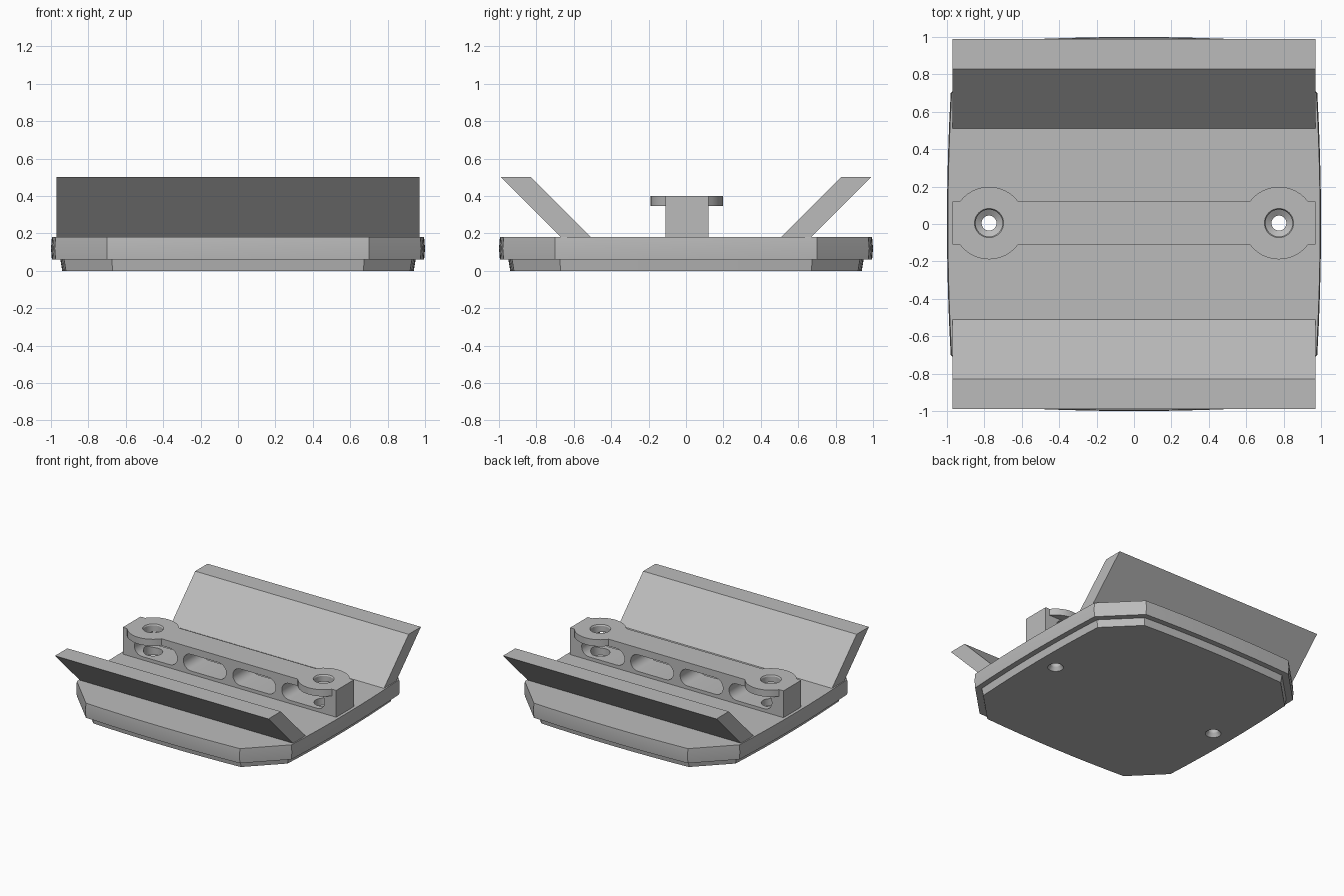
import bpy, bmesh, math

cube = bpy.data.objects.get("Cube")
if cube:
    bpy.data.objects.remove(cube)

# One plain grey for the whole model
grey = bpy.data.materials.new("plain grey")
grey.use_nodes = True
colour = (0.5, 0.5, 0.5, 1)
grey.diffuse_color = colour
grey.node_tree.nodes["Principled BSDF"].inputs["Base Color"].default_value = colour

SCREW_X = 0.775
MID_Y = 0.005


def loft(name, rings):
    """Closed solid through matching rings of 3D points."""
    bm = bmesh.new()
    loops = [[bm.verts.new(p) for p in ring] for ring in rings]
    n = len(loops[0])
    for a, b in zip(loops, loops[1:]):
        for i in range(n):
            j = (i + 1) % n
            bm.faces.new((a[i], a[j], b[j], b[i]))
    bm.faces.new(loops[0][::-1])
    bm.faces.new(loops[-1])
    bmesh.ops.recalc_face_normals(bm, faces=bm.faces)
    mesh = bpy.data.meshes.new(name)
    bm.to_mesh(mesh)
    bm.free()
    mesh.materials.append(grey)
    obj = bpy.data.objects.new(name, mesh)
    bpy.context.collection.objects.link(obj)
    return obj


def circle(x, y, z, r, n=40):
    return [(x + r * math.cos(2 * math.pi * i / n), y + r * math.sin(2 * math.pi * i / n), z)
            for i in range(n)]


def spool(name, x, levels):
    """Turned solid on a vertical axis from (z, radius) levels."""
    return loft(name, [circle(x, MID_Y, z, r) for z, r in levels])


def octagon(edge, corner, z, bulge=0.02, steps=8):
    """Chamfered square whose four sides bow gently outwards."""
    pts = []
    for k in range(4):
        c, s = round(math.cos(k * math.pi / 2)), round(math.sin(k * math.pi / 2))
        for i in range(steps + 1):
            t = 2 * i / steps - 1
            px, py = edge - bulge * t * t, corner * t
            pts.append((px * c - py * s, px * s + py * c, z))
    return pts


def combine(target, tool, operation):
    mod = target.modifiers.new(operation, "BOOLEAN")
    mod.operation = operation
    mod.solver = "EXACT"
    mod.object = tool
    bpy.context.view_layer.objects.active = target
    bpy.ops.object.modifier_apply(modifier=mod.name)
    bpy.data.objects.remove(tool)


def box_rings(x, y0, y1, z0, z1):
    return [[(-x, y0, z), (x, y0, z), (x, y1, z), (-x, y1, z)] for z in (z0, z1)]


# Stepped base plates
upper_plate = loft("upper_plate", [octagon(0.995, 0.70, 0.06), octagon(1.0, 0.70, 0.12),
                                   octagon(0.995, 0.70, 0.18)])
lower_plate = loft("lower_plate", [octagon(0.94, 0.67, 0), octagon(0.95, 0.675, 0.06)])

# Leaning walls
for name, side in (("front_wall", -1), ("back_wall", 1)):
    section = [(0.51, 0.18), (0.67, 0.18), (0.99, 0.502), (0.83, 0.502)]
    loft(name, [[(x, side * y, z) for y, z in section] for x in (-0.97, 0.97)])

# Centre bar with round end pads
bar = loft("centre_bar", box_rings(0.97, -0.11, 0.12, 0.18, 0.40))
for x in (-SCREW_X, SCREW_X):
    pad = spool("pad", x, [(0.345, 0.194), (0.40, 0.194)])
    combine(bar, pad, "UNION")

# Four rounded slots through the bar
for x in (-0.67, -0.225, 0.225, 0.67):
    r, half = 0.068, 0.127
    outline = []
    for i in range(26):
        a = -math.pi / 2 + math.pi * (i if i < 13 else i - 1) / 12
        shift = half if i < 13 else -half
        outline.append((x + shift + r * math.cos(a), 0.275 + r * math.sin(a)))
    slot = loft("slot", [[(px, y, pz) for px, pz in outline] for y in (-0.3, 0.3)])
    combine(bar, slot, "DIFFERENCE")

# Screw holes, countersunk at the top and underneath
for x in (-SCREW_X, SCREW_X):
    combine(bar, spool("bore", x, [(0.1, 0.072), (0.39, 0.072), (0.41, 0.084)]), "DIFFERENCE")
    for plate in (upper_plate, lower_plate):
        drill = spool("drill", x, [(-0.01, 0.066), (0.03, 0.04), (0.13, 0.04),
                                   (0.15, 0.072), (0.3, 0.072)])
        combine(plate, drill, "DIFFERENCE")

# Smooth the curved parts, keeping hard edges
for obj in (upper_plate, lower_plate, bar):
    bpy.ops.object.select_all(action="DESELECT")
    obj.select_set(True)
    bpy.context.view_layer.objects.active = obj
    bpy.ops.object.shade_smooth_by_angle(angle=math.radians(25))
